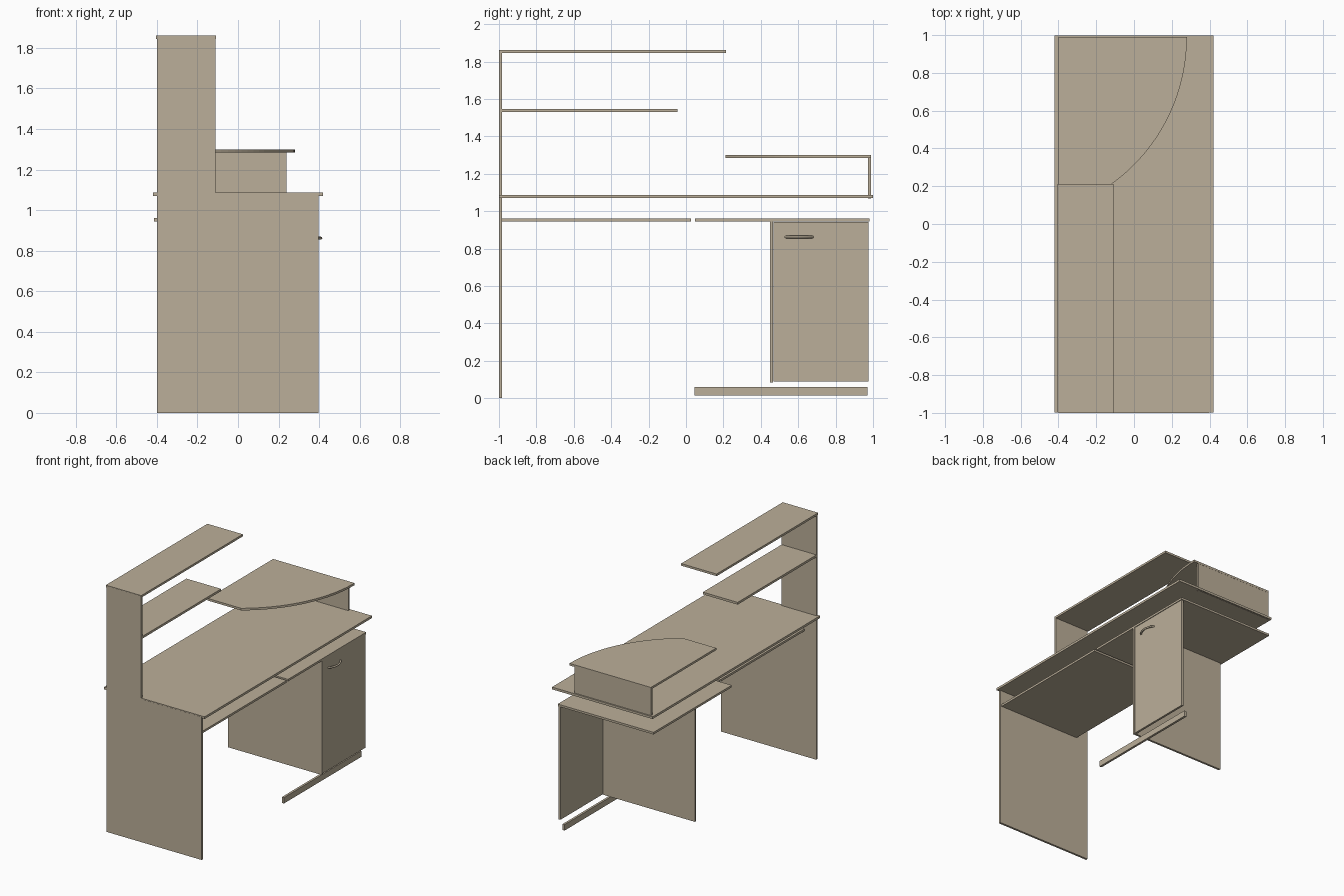
import bpy
import bmesh
from math import sin, cos, pi, asin
from mathutils import Vector

cube = bpy.data.objects.get("Cube")
if cube:
    bpy.data.objects.remove(cube, do_unlink=True)

# One tan board colour
tan = bpy.data.materials.new("tan_board")
tan.use_nodes = True
colour = (0.50, 0.43, 0.32, 1)
tan.diffuse_color = colour
for node in tan.node_tree.nodes:
    if node.type == 'BSDF_PRINCIPLED':
        node.inputs["Base Color"].default_value = colour
        node.inputs["Roughness"].default_value = 0.7


def extrude_profile(name, points, direction):
    """Flat outline pushed along a direction to make a board."""
    bm = bmesh.new()
    face = bm.faces.new([bm.verts.new(p) for p in points])
    result = bmesh.ops.extrude_face_region(bm, geom=[face])
    moved = [g for g in result["geom"] if isinstance(g, bmesh.types.BMVert)]
    bmesh.ops.translate(bm, verts=moved, vec=Vector(direction))
    bmesh.ops.recalc_face_normals(bm, faces=bm.faces)
    mesh = bpy.data.meshes.new(name)
    bm.to_mesh(mesh)
    bm.free()
    mesh.materials.append(tan)
    obj = bpy.data.objects.new(name, mesh)
    bpy.context.collection.objects.link(obj)
    return obj


def board(name, x, y, z):
    """Rectangular board given its extents on each axis."""
    outline = [(x[0], y[0], z[0]), (x[1], y[0], z[0]),
               (x[1], y[1], z[0]), (x[0], y[1], z[0])]
    return extrude_profile(name, outline, (0, 0, z[1] - z[0]))


T = 0.016  # board thickness

# Tall side panel: wide below the desktop, narrow above it
side = [(-0.4, 0), (0.397, 0), (0.397, 1.08), (-0.11, 1.08),
        (-0.11, 1.858), (-0.4, 1.858)]
extrude_profile("side_panel", [(x, -1, z) for x, z in side], (0, T, 0))

# Desktop and the shelves above it
board("desktop", (-0.42, 0.42), (-0.999, 0.999), (1.07, 1.087))
board("top_shelf", (-0.405, -0.109), (-0.999, 0.213), (1.845, 1.861))
board("middle_shelf", (-0.4, -0.11), (-0.985, -0.045), (1.53, 1.547))

# Corner shelf with an arc-shaped front edge, on an end support
radius = 0.96
start = -asin(0.78 / radius)
steps = 20
arc = []
for i in range(steps + 1):
    a = start * (1 - i / steps)
    arc.append((0.28 - radius + radius * cos(a), 0.99 + radius * sin(a)))
corner = [(-0.4, 0.21)] + arc + [(-0.4, 0.99)]
extrude_profile("corner_shelf", [(x, y, 1.284) for x, y in corner], (0, 0, T))
board("corner_support", (-0.4, 0.24), (0.973, 0.989), (1.068, 1.284))

# Shelves beneath the desktop
board("keyboard_shelf", (-0.3, 0.387), (-0.984, 0.028), (0.945, 0.961))
board("cabinet_top", (-0.415, 0.385), (0.047, 0.98), (0.945, 0.961))

# Cabinet panel, door and plinth
board("cabinet_panel", (-0.4, 0.385), (0.45, 0.466), (0.085, 0.945))
board("cabinet_door", (0.366, 0.382), (0.468, 0.975), (0.09, 0.943))
board("plinth", (0.335, 0.352), (0.045, 0.97), (0.015, 0.06))

# Bowed door handle
curve = bpy.data.curves.new("door_handle", 'CURVE')
curve.dimensions = '3D'
curve.bevel_depth = 0.007
curve.bevel_resolution = 2
curve.use_fill_caps = True
spline = curve.splines.new('POLY')
count = 13
spline.points.add(count - 1)
for i, p in enumerate(spline.points):
    t = i / (count - 1)
    p.co = (0.379 + 0.03 * sin(pi * t) ** 0.7, 0.532 + 0.146 * t, 0.862, 1)
curve.materials.append(tan)
handle = bpy.data.objects.new("door_handle", curve)
bpy.context.collection.objects.link(handle)
